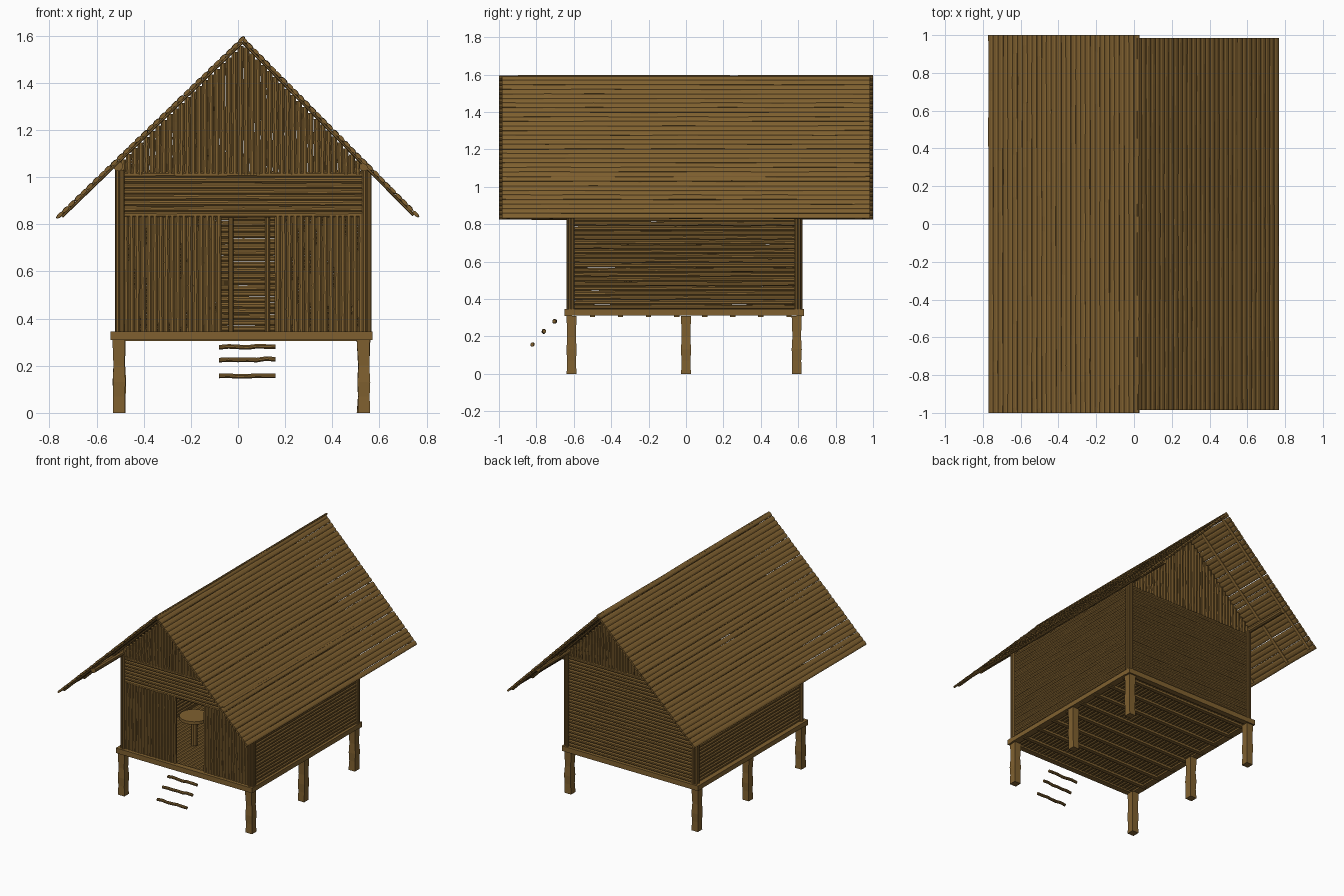
import bpy, bmesh, math, random
from mathutils import Vector

if "Cube" in bpy.data.objects:
    bpy.data.objects.remove(bpy.data.objects["Cube"])

random.seed(4)
wood = bpy.data.materials.new("brown wood")
wood.diffuse_color = (0.215, 0.118, 0.029, 1)
wood.use_nodes = True
wood.node_tree.nodes["Principled BSDF"].inputs["Base Color"].default_value = wood.diffuse_color


def finish(name, bm):
    bmesh.ops.recalc_face_normals(bm, faces=bm.faces)
    me = bpy.data.meshes.new(name)
    bm.to_mesh(me)
    bm.free()
    me.materials.append(wood)
    ob = bpy.data.objects.new(name, me)
    bpy.context.collection.objects.link(ob)
    return ob


def pole(bm, a, b, r, flat=1.0, side=None, n=8, seg=1, wob=0.0):
    """Stick from a to b; 'side' is its width direction, 'flat' squashes it."""
    a, b = Vector(a), Vector(b)
    d = (b - a).normalized()
    u = Vector(side) if side else d.orthogonal()
    u = (u - d * u.dot(d)).normalized()
    v = d.cross(u)
    rings = []
    for i in range(seg + 1):
        c = a.lerp(b, i / seg)
        c += u * random.uniform(-wob, wob) + v * random.uniform(-wob, wob)
        ring = []
        for k in range(n):
            t = 2 * math.pi * (k + 0.5) / n
            ring.append(bm.verts.new(c + u * r * math.cos(t) + v * r * flat * math.sin(t)))
        rings.append(ring)
    for p, q in zip(rings, rings[1:]):
        for k in range(n):
            bm.faces.new((p[k], p[(k + 1) % n], q[(k + 1) % n], q[k]))
    bm.faces.new(rings[0])
    bm.faces.new(rings[-1])


def box(bm, x0, x1, y0, y1, z0, z1):
    res = bmesh.ops.create_cube(bm, size=1)
    for v in res["verts"]:
        v.co = Vector(((x0 + x1) / 2 + v.co.x * (x1 - x0),
                       (y0 + y1) / 2 + v.co.y * (y1 - y0),
                       (z0 + z1) / 2 + v.co.z * (z1 - z0)))


XL, XR, YF, YB = -0.50, 0.545, -0.615, 0.60
RIDGE = (0.02, 1.6)
EAVES = {"left": (-0.775, 0.832, 1.0), "right": (0.772, 0.838, 0.985)}


def roof_z(x):
    ex, ez, _ = EAVES["left" if x < RIDGE[0] else "right"]
    return RIDGE[1] - abs(x - RIDGE[0]) * (RIDGE[1] - ez) / abs(ex - RIDGE[0])


# stilts: uneven square posts
for sx, x in (("left", -0.503), ("right", 0.532)):
    for sy, y in (("front", -0.612), ("middle", 0.0), ("back", 0.592)):
        bm = bmesh.new()
        prev = None
        for z, h in ((0, 0.026), (0.07, 0.024), (0.13, 0.027), (0.2, 0.023), (0.31, 0.027)):
            ox = random.uniform(-0.003, 0.003)
            ring = [bm.verts.new((x + ox + i * h, y + j * h, z))
                    for i, j in ((-1, -1), (1, -1), (1, 1), (-1, 1))]
            if prev:
                for k in range(4):
                    bm.faces.new((prev[k], prev[(k + 1) % 4], ring[(k + 1) % 4], ring[k]))
            else:
                bm.faces.new(ring)
            prev = ring
        bm.faces.new(prev)
        finish(f"stilt_{sx}_{sy}", bm)

# floor frame and joists
bm = bmesh.new()
box(bm, -0.54, 0.57, -0.65, -0.61, 0.309, 0.346)
box(bm, -0.54, 0.57, 0.59, 0.63, 0.309, 0.346)
box(bm, -0.54, -0.49, -0.61, 0.59, 0.312, 0.346)
box(bm, 0.52, 0.57, -0.61, 0.59, 0.312, 0.346)
finish("floor_frame", bm)
bm = bmesh.new()
for i in range(8):
    y = -0.5 + i * 0.15
    box(bm, -0.52, 0.55, y - 0.014, y + 0.014, 0.305, 0.322)
finish("floor_joists", bm)

# floor slats
bm = bmesh.new()
for i in range(34):
    x = -0.478 + i * 0.0302
    pole(bm, (x, -0.61, 0.33), (x, 0.59, 0.33), 0.0165, 0.7, (1, 0, 0))
finish("floor_slats", bm)

# corner poles, in pairs
bm = bmesh.new()
for x in (XL, XR):
    for y in (YF, YB):
        s, t = (1 if x > 0 else -1), (1 if y > 0 else -1)
        for dx, dy in ((0.01, 0.006), (-0.008, 0.014), (0.012, -0.01)):
            px, py = x + s * dx, y + t * dy
            pole(bm, (px, py, 0.345), (px, py, 1.03), 0.011)
finish("corner_poles", bm)

# side walls of stacked poles
for name, x in (("left", XL), ("right", XR)):
    bm = bmesh.new()
    for i in range(28):
        z = 0.357 + i * 0.0247
        pole(bm, (x, YF, z), (x, YB, z), 0.0133, 0.9, (0, 0, 1), seg=8, wob=0.0012)
    finish(f"{name}_wall", bm)

# back wall of stacked poles, with two inner studs
bm = bmesh.new()
for i in range(27):
    z = 0.357 + i * 0.0247
    pole(bm, (XL, YB, z), (XR, YB, z), 0.0133, 0.9, (0, 0, 1), seg=8, wob=0.0012)
finish("back_wall", bm)
bm = bmesh.new()
for x in (-0.03, 0.125):
    pole(bm, (x, YB - 0.02, 0.345), (x, YB - 0.02, 1.02), 0.011)
finish("back_studs", bm)

# front wall: upright poles either side of the doorway
bm = bmesh.new()
for x0, x1 in ((XL + 0.012, -0.07), (0.155, XR - 0.012)):
    n = round((x1 - x0) / 0.0245)
    w = (x1 - x0) / n
    for i in range(n):
        x = x0 + w * (i + 0.5)
        pole(bm, (x, YF, 0.343), (x, YF, 0.835), w * 0.54, 0.9, (1, 0, 0), seg=5, wob=0.0014)
finish("front_wall", bm)

# front lintel of level poles
bm = bmesh.new()
for i in range(8):
    z = 0.84 + i * 0.0243
    pole(bm, (XL + 0.01, YF, z), (XR - 0.01, YF, z), 0.0133, 0.9, (0, 0, 1), seg=6, wob=0.001)
finish("front_lintel", bm)

# gables of upright poles cut to the roof slope
for name, y in (("front", YF), ("back", YB)):
    bm = bmesh.new()
    for i in range(42):
        x = XL + 0.012 + i * 0.0249
        top = roof_z(x) - 0.035
        if top > 1.04:
            pole(bm, (x, y, 1.01), (x, y, top), 0.0132, 0.9, (1, 0, 0), seg=5, wob=0.0013)
    finish(f"{name}_gable", bm)

# roof slopes: long flat poles laid level, on thin rafters
N = 31
for name, (ex, ez, half) in EAVES.items():
    top, low = Vector((RIDGE[0], 0, RIDGE[1])), Vector((ex, 0, ez))
    d = (low - top).normalized()
    inward = Vector((-d.z, 0, d.x))
    if inward.z > 0:
        inward.negate()
    length = (low - top).length
    step = length / N
    bm = bmesh.new()
    for i in range(N):
        c = top + d * (step * (i + 0.5) + random.uniform(-0.002, 0.002)) + inward * 0.009
        e = Vector((0, half, 0))
        pole(bm, c - e, c + e, step * 0.54, 0.42, d, seg=8, wob=0.0011)
    finish(f"{name}_roof", bm)
    bm = bmesh.new()
    for y in (-0.95, -0.72, -0.36, 0.0, 0.36, 0.72, 0.95):
        o = inward * 0.02 + Vector((0, y, 0))
        pole(bm, top + d * 0.02 + o, low - d * 0.02 + o, 0.013, 0.5, (0, 1, 0))
    finish(f"{name}_rafters", bm)

# round beams carrying the eaves
for name, x in (("left", -0.508), ("right", 0.535)):
    bm = bmesh.new()
    pole(bm, (x, -0.96, 1.046), (x, 0.96, 1.046), 0.021, n=10)
    finish(f"{name}_eave_beam", bm)

# small round table indoors
bm = bmesh.new()
pole(bm, (-0.14, -0.31, 0.54), (-0.14, -0.31, 0.562), 0.1, n=20)
pole(bm, (-0.14, -0.31, 0.345), (-0.14, -0.31, 0.54), 0.022)
finish("round_table", bm)

# loose wavy steps in front of the door
for i, (y, z) in enumerate(((-0.82, 0.155), (-0.76, 0.227), (-0.702, 0.28))):
    bm = bmesh.new()
    pole(bm, (-0.08, y, z), (0.16, y, z), 0.0105, seg=6, wob=0.0035)
    finish(f"step_{i + 1}", bm)
